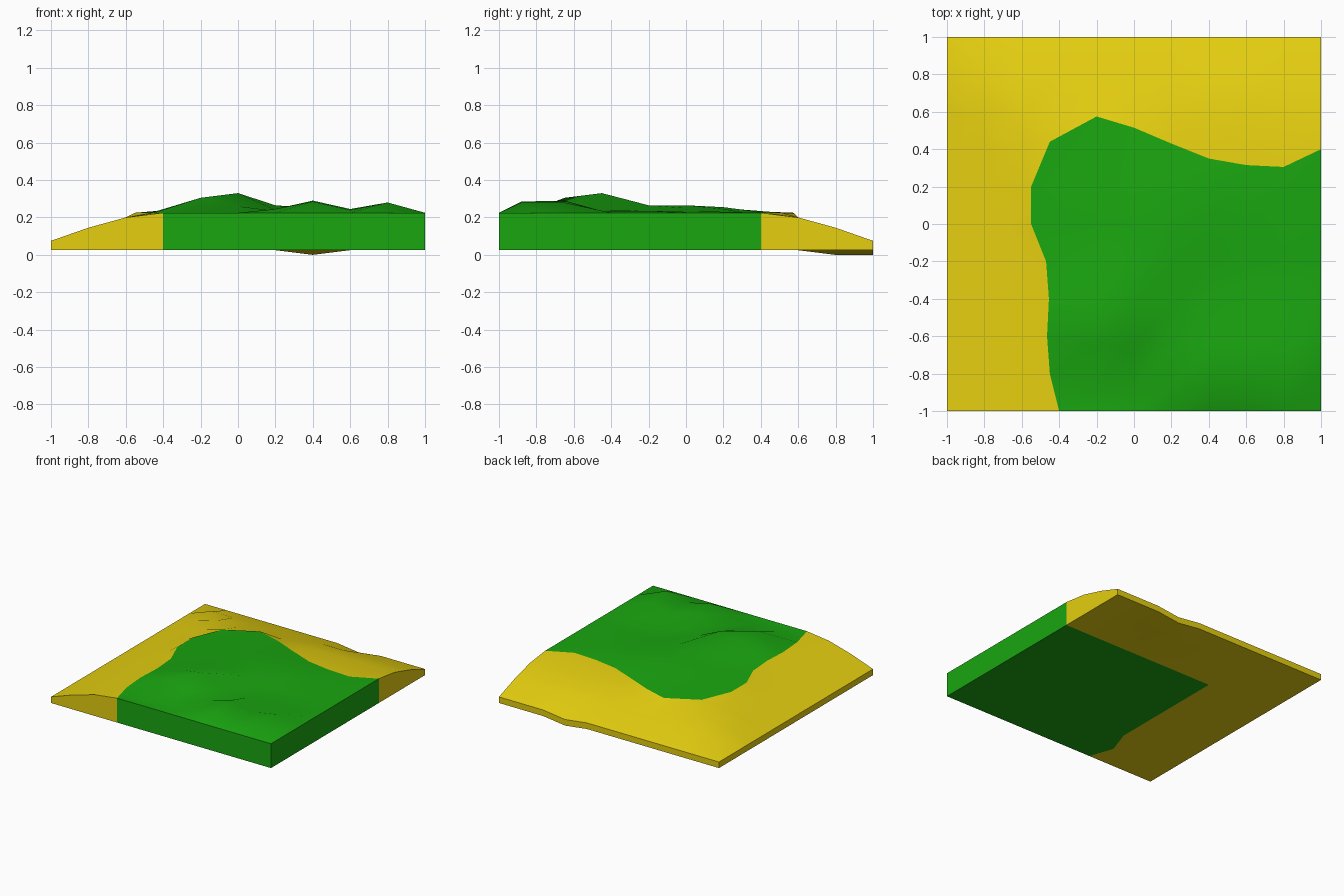
import bpy, bmesh

if "Cube" in bpy.data.objects:
    bpy.data.objects.remove(bpy.data.objects["Cube"])

N = 10                                   # 0.2-unit cells per side
# Wavy shoreline: offsets of grid column 3 (x) and grid row 7 (y)
SHORE_X = [-.4, -.45, -.465, -.455, -.47, -.55, -.55]
SHORE_Y = [.44, .575, .515, .43, .35, .315, .305, .4]
SLOPE = [.225, .2, .145, .075]           # beach height by steps from the grass
# Rolling grass heights, rows front to back, x = -0.2 .. 0.8
HILLS = [[.215, .225, .245, .285, .24, .28],
         [.305, .26, .235, .29, .245, .28],
         [.30, .33, .24, .235, .23, .23],
         [.26, .265, .265, .24, .23, .235],
         [.255, .265, .265, .25, .235, .23],
         [.24, .25, .255, .245, .23, .23]]
ROW_SHIFT = {1: -.08, 2: -.05, 3: -.05}


def top_point(i, j):
    x, y = -1 + i * .2, -1 + j * .2
    z = SLOPE[max(0, 3 - i, j - 7)]
    if i == 3 and j < 7:
        x = SHORE_X[j]
    elif (i, j) == (3, 7):
        x, y = -.45, SHORE_Y[0]
    elif j == 7 and i > 3:
        y = SHORE_Y[i - 3]
    elif 4 <= i <= 9 and 1 <= j <= 6:
        z = HILLS[j - 1][i - 4]
        y += ROW_SHIFT.get(j, 0)
    if (i, j) == (7, N):                 # small notch in the back rim
        z -= .025
    return x, y, z


def bottom_point(i, j):
    x, y = -1 + i * .2, -1 + j * .2
    if (i, j) == (3, 1):
        x = -.47
    return x, y, 0 if i == 7 and j >= 9 else .025


def is_grass(i, j):
    return i >= 3 and j < 7


def terrain(name, color, wanted):
    bm = bmesh.new()
    cache = {}

    def v(layer, i, j):
        key = (layer, i, j)
        if key not in cache:
            cache[key] = bm.verts.new((top_point if layer else bottom_point)(i, j))
        return cache[key]

    for i in range(N):
        for j in range(N):
            if not wanted(i, j):
                continue
            ring = [(i, j), (i + 1, j), (i + 1, j + 1), (i, j + 1)]
            bm.faces.new([v(1, *p) for p in ring])
            bm.faces.new([v(0, *p) for p in reversed(ring)])
            # outer walls of the tile
            for k, rim in enumerate((j == 0, i == N - 1, j == N - 1, i == 0)):
                if rim:
                    a, b = ring[k], ring[(k + 1) % 4]
                    bm.faces.new([v(0, *a), v(0, *b), v(1, *b), v(1, *a)])
    mesh = bpy.data.meshes.new(name)
    bm.to_mesh(mesh)
    bm.free()
    mat = bpy.data.materials.new(name + "_color")
    mat.diffuse_color = color
    mat.use_nodes = True
    mat.node_tree.nodes["Principled BSDF"].inputs["Base Color"].default_value = mat.diffuse_color
    mesh.materials.append(mat)
    ob = bpy.data.objects.new(name, mesh)
    bpy.context.collection.objects.link(ob)
    bpy.ops.object.select_all(action='DESELECT')
    ob.select_set(True)
    bpy.context.view_layer.objects.active = ob
    bpy.ops.object.shade_smooth_by_angle(angle=.6)


# Raised grass corner and the beach wrapped around it
terrain("grass", (.01, .38, .005, 1), is_grass)
terrain("sand", (.78, .62, .005, 1), lambda i, j: not is_grass(i, j))
